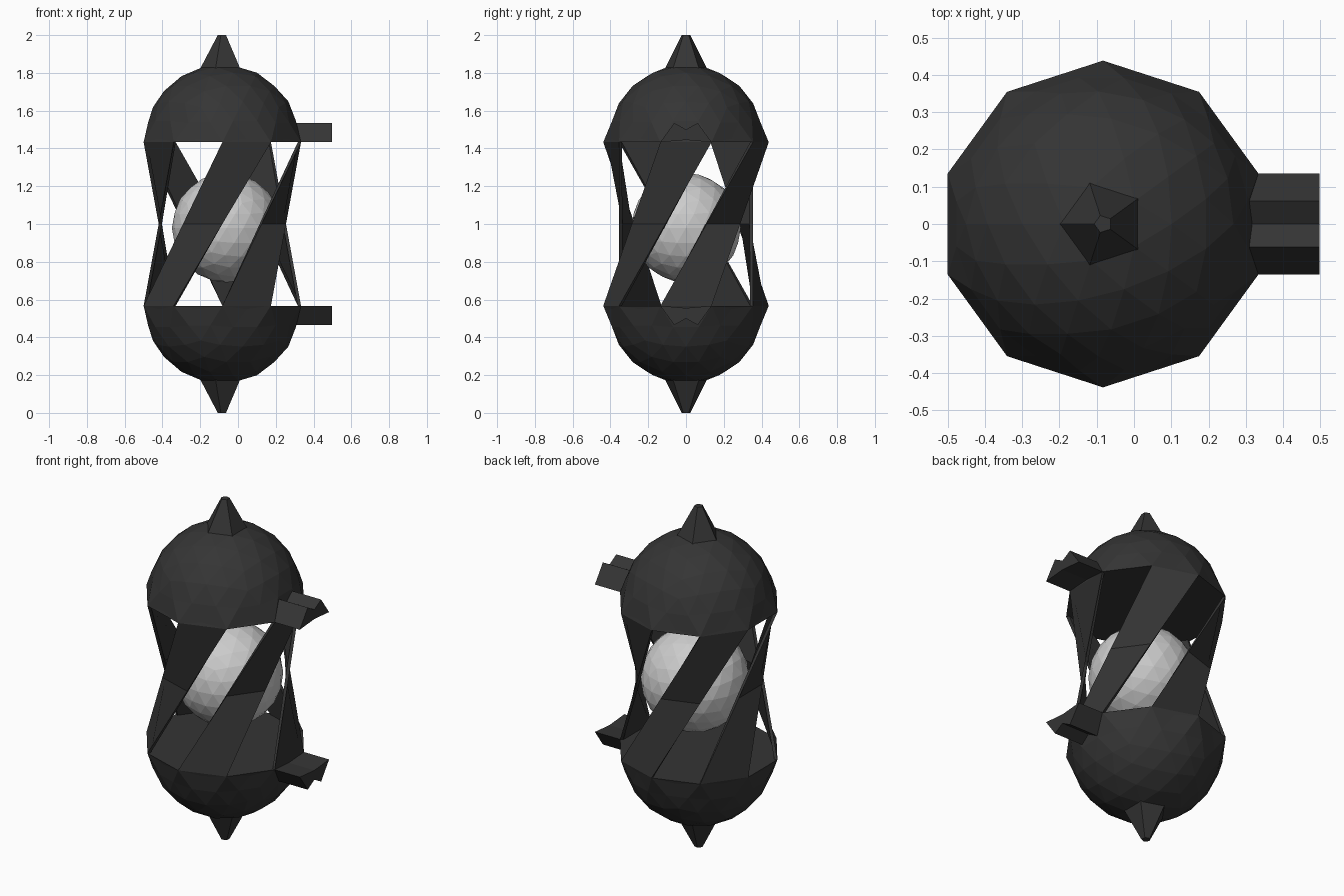
import bpy, bmesh
from math import cos, sin, radians, atan2, degrees
from mathutils import Vector

if "Cube" in bpy.data.objects:
    bpy.data.objects.remove(bpy.data.objects["Cube"])

CX, RIM_R, DOME_R, RIM_Z = -0.083, 0.438, 0.411, 1.433

dark = bpy.data.materials.new("dark_shell")
dark.diffuse_color = (0.035, 0.035, 0.035, 1)
dark.use_nodes = True
dark.node_tree.nodes["Principled BSDF"].inputs["Base Color"].default_value = dark.diffuse_color


def ring(angle, r, z):
    a = radians(angle)
    return Vector((CX + r * cos(a), r * sin(a), z))


def finish(bm, name, side=1, mat=dark):
    # side = -1 flips the part to the lower half
    for v in bm.verts:
        v.co.z = 1 + side * (v.co.z - 1)
    bmesh.ops.recalc_face_normals(bm, faces=bm.faces)
    me = bpy.data.meshes.new(name)
    bm.to_mesh(me)
    bm.free()
    if mat:
        me.materials.append(mat)
    ob = bpy.data.objects.new(name, me)
    bpy.context.collection.objects.link(ob)
    return ob


def loft(bm, a, b, caps=True):
    va = [bm.verts.new(p) for p in a]
    vb = [bm.verts.new(p) for p in b]
    n = len(va)
    for i in range(n):
        j = (i + 1) % n
        bm.faces.new((va[i], va[j], vb[j], vb[i]))
    if caps:
        bm.faces.new(va[::-1])
        bm.faces.new(vb)


for side, label in ((1, "upper"), (-1, "lower")):
    # dome: half a faceted ball with ten flared rim corners
    bm = bmesh.new()
    bmesh.ops.create_icosphere(bm, subdivisions=3, radius=DOME_R)
    bmesh.ops.delete(bm, geom=[v for v in bm.verts if v.co.z < -0.01], context='VERTS')
    for v in bm.verts:
        x, y, z = -v.co.x, -v.co.y, v.co.z
        if abs(z) < 0.005:
            step = (degrees(atan2(y, x)) - 18) / 36
            if abs(step - round(step)) < 0.1:
                x, y = x * RIM_R / DOME_R, y * RIM_R / DOME_R
            else:
                z = 0.018
        v.co = (CX + x, y, RIM_Z + z)
    # flat lid across the rim, with small fillets under the raised rim points
    bm.faces.new([bm.verts.new(ring(18 + 36 * i, RIM_R, RIM_Z)) for i in range(10)])
    for i in range(10):
        bm.faces.new([bm.verts.new(p) for p in (
            ring(18 + 36 * i, RIM_R, RIM_Z), ring(54 + 36 * i, RIM_R, RIM_Z),
            ring(36 + 36 * i, DOME_R, RIM_Z + 0.018))])
    bmesh.ops.remove_doubles(bm, verts=bm.verts, dist=0.002)
    finish(bm, label + "_dome", side)

    # five-sided spike
    bm = bmesh.new()
    angles = [180 + 72 * i for i in range(5)]
    loft(bm, [ring(a, 0.116, 1.825) for a in angles], [ring(a, 0.024, 2.0) for a in angles])
    finish(bm, label + "_spike", side)

    # notched side bracket
    profile = [(-0.136, RIM_Z), (-0.062, 1.535), (0, 1.5),
               (0.062, 1.535), (0.136, RIM_Z), (0, RIM_Z + 0.012)]
    bm = bmesh.new()
    loft(bm, [(0.27, y, z) for y, z in profile], [(0.497, y, z) for y, z in profile])
    finish(bm, label + "_bracket", side)

# five twisted struts, each leaning 72 degrees around the cage
for i in range(5):
    a = 198 + 72 * i
    bm = bmesh.new()
    rows = []
    for twist, r, z in ((0, RIM_R, 2 - RIM_Z), (36, RIM_R * cos(radians(36)), 1.0), (72, RIM_R, RIM_Z)):
        pts = [(0, r), (36, r), (36, r - 0.018), (0, r - 0.018)]
        rows.append([bm.verts.new(ring(a + twist + d, q, z)) for d, q in pts])
    for lo, hi in zip(rows, rows[1:]):
        for k in range(4):
            j = (k + 1) % 4
            bm.faces.new((lo[k], lo[j], hi[j], hi[k]))
    bm.faces.new(rows[0][::-1])
    bm.faces.new(rows[2])
    finish(bm, f"twisted_strut_{i + 1}")

# loose pale ball inside the cage
bm = bmesh.new()
bmesh.ops.create_icosphere(bm, subdivisions=3, radius=0.29)
ball = finish(bm, "inner_ball", 1, None)
ball.location = (-0.06, 0, 0.98)
